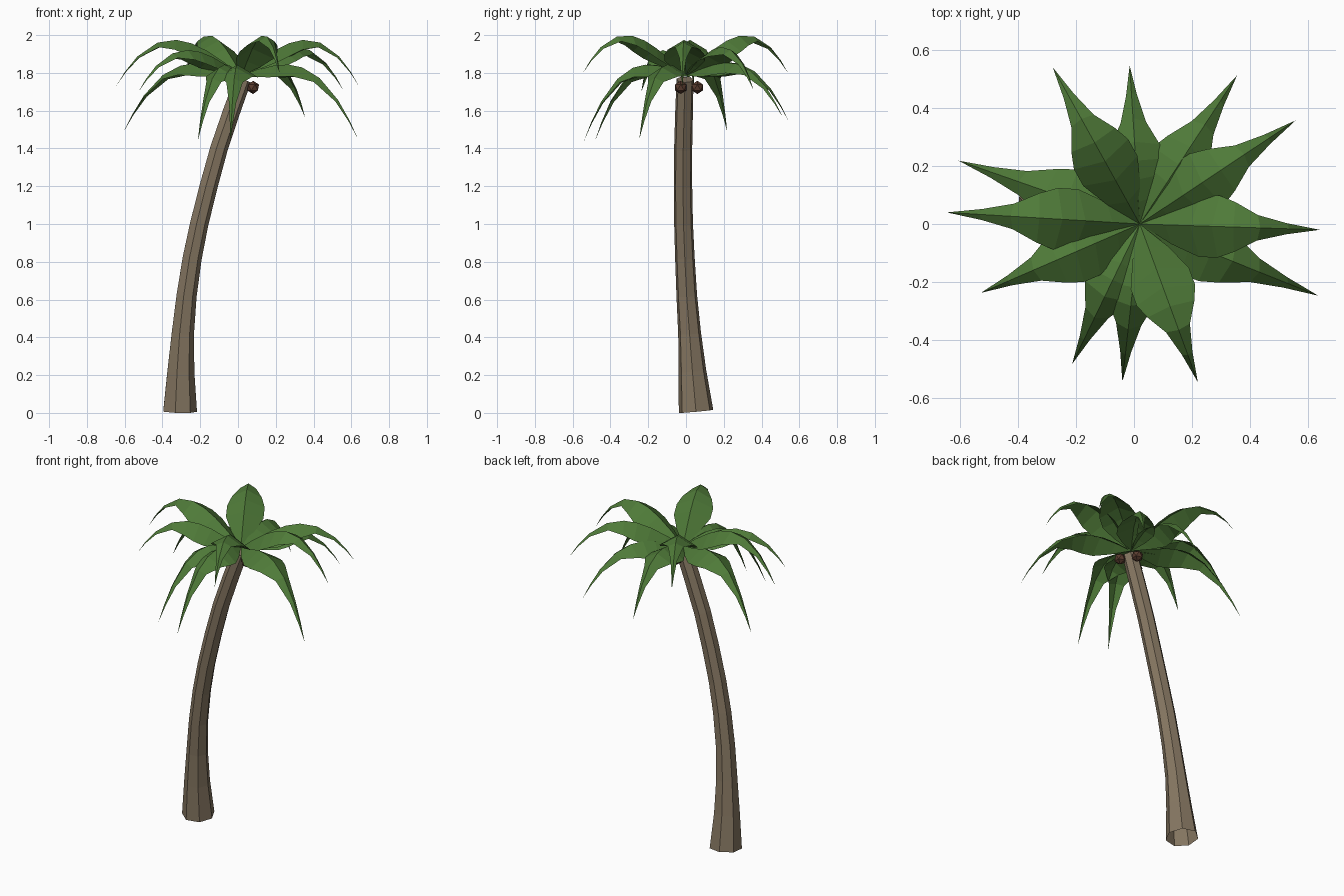
import bpy, bmesh, math
from mathutils import Vector

if "Cube" in bpy.data.objects:
    bpy.data.objects.remove(bpy.data.objects["Cube"])


def material(name, color):
    m = bpy.data.materials.new(name)
    m.diffuse_color = (*color, 1)
    m.use_nodes = True
    m.node_tree.nodes["Principled BSDF"].inputs["Base Color"].default_value = m.diffuse_color
    return m


bark = material("bark_brown", (0.235, 0.182, 0.120))
green = material("leaf_green", (0.078, 0.195, 0.040))
husk = material("husk_brown", (0.10, 0.045, 0.028))


def add_object(name, bm, mat):
    me = bpy.data.meshes.new(name)
    bm.to_mesh(me)
    bm.free()
    me.materials.append(mat)
    ob = bpy.data.objects.new(name, me)
    bpy.context.collection.objects.link(ob)
    return ob


# Trunk: seven-sided rings set square to a curved centre line (x, y, z, radius), open at the foot
SIDES = 7
path = [(-0.311, 0.053, 0.008, 0.094), (-0.306, 0.034, 0.22, 0.075),
        (-0.295, 0.019, 0.42, 0.062), (-0.275, 0.004, 0.62, 0.056),
        (-0.245, -0.006, 0.82, 0.053), (-0.208, -0.013, 1.0, 0.051),
        (-0.158, -0.016, 1.2, 0.050), (-0.103, -0.015, 1.4, 0.049),
        (-0.035, -0.010, 1.6, 0.048), (0.025, -0.005, 1.765, 0.046)]
bm = bmesh.new()
rings = []
for i, (x, y, z, r) in enumerate(path):
    a = Vector(path[max(i - 1, 0)][:3])
    b = Vector(path[min(i + 1, len(path) - 1)][:3])
    d = (b - a).normalized()
    u = Vector((0, 1, 0)).cross(d).normalized()
    v = d.cross(u)
    ring = []
    for k in range(SIDES):
        t = 2 * math.pi * k / SIDES
        ring.append(bm.verts.new(Vector((x, y, z)) + r * (u * math.cos(t) + v * math.sin(t))))
    rings.append(ring)
for lo, hi in zip(rings, rings[1:]):
    for k in range(SIDES):
        n = (k + 1) % SIDES
        bm.faces.new((lo[k], lo[n], hi[n], hi[k]))
bm.faces.new(rings[-1])
add_object("trunk", bm, bark)

# Fronds: arching leaves folded along the midrib; (tip x, tip y, tip z, starting slope)
crown = Vector((0.02, 0.0, 1.785))
fronds = [(-0.28, 0.54, 1.80, 0.55), (-0.015, 0.545, 1.54, 0.26),
          (0.355, 0.512, 1.565, 0.25), (0.557, 0.357, 1.71, 0.43),
          (0.64, -0.02, 1.73, 0.52), (0.635, -0.247, 1.45, 0.24),
          (0.22, -0.545, 1.80, 0.55), (-0.04, -0.542, 1.435, 0.24),
          (-0.213, -0.482, 1.44, 0.24), (-0.527, -0.237, 1.70, 0.39),
          (-0.645, 0.04, 1.73, 0.52), (-0.604, 0.218, 1.49, 0.25)]
# fraction along the leaf, half width
outline = [(0.14, 0.066), (0.28, 0.107), (0.40, 0.107), (0.52, 0.086),
           (0.67, 0.044), (0.83, 0.019), (0.93, 0.008)]


def frond(name, x, y, z, slope):
    bm = bmesh.new()
    span = Vector((x, y, z)) - crown
    flat = Vector((span.x, span.y, 0)).normalized()
    side = Vector((0, 0, 1)).cross(flat)

    def rib(t):
        # rises evenly, then bends down ever faster towards the tip
        rise = slope * t - (slope - span.z) * t ** 3
        return crown + Vector((span.x * t, span.y * t, rise))

    root = bm.verts.new(crown)
    tip = bm.verts.new(rib(1))
    rows = []
    for t, w in outline:
        tangent = (rib(t + 0.01) - rib(t - 0.01)).normalized()
        drop = tangent.cross(side) * (0.6 * w)
        p = rib(t)
        rows.append([bm.verts.new(q) for q in (p + side * w - drop, p, p - side * w - drop)])
    for s in (0, 1):
        bm.faces.new((root, rows[0][s + 1], rows[0][s]))
        for a, b in zip(rows, rows[1:]):
            bm.faces.new((a[s], a[s + 1], b[s + 1], b[s]))
        bm.faces.new((rows[-1][s], rows[-1][s + 1], tip))
    add_object(name, bm, green)


for i, f in enumerate(fronds):
    frond(f"frond_{i + 1}", *f)

# Coconuts: two low-poly balls under the crown
for i, (x, y) in enumerate(((0.08, -0.028), (0.025, 0.06))):
    bm = bmesh.new()
    bmesh.ops.create_icosphere(bm, subdivisions=1, radius=0.035)
    ob = add_object(f"coconut_{i + 1}", bm, husk)
    ob.location = (x, y, 1.723)
